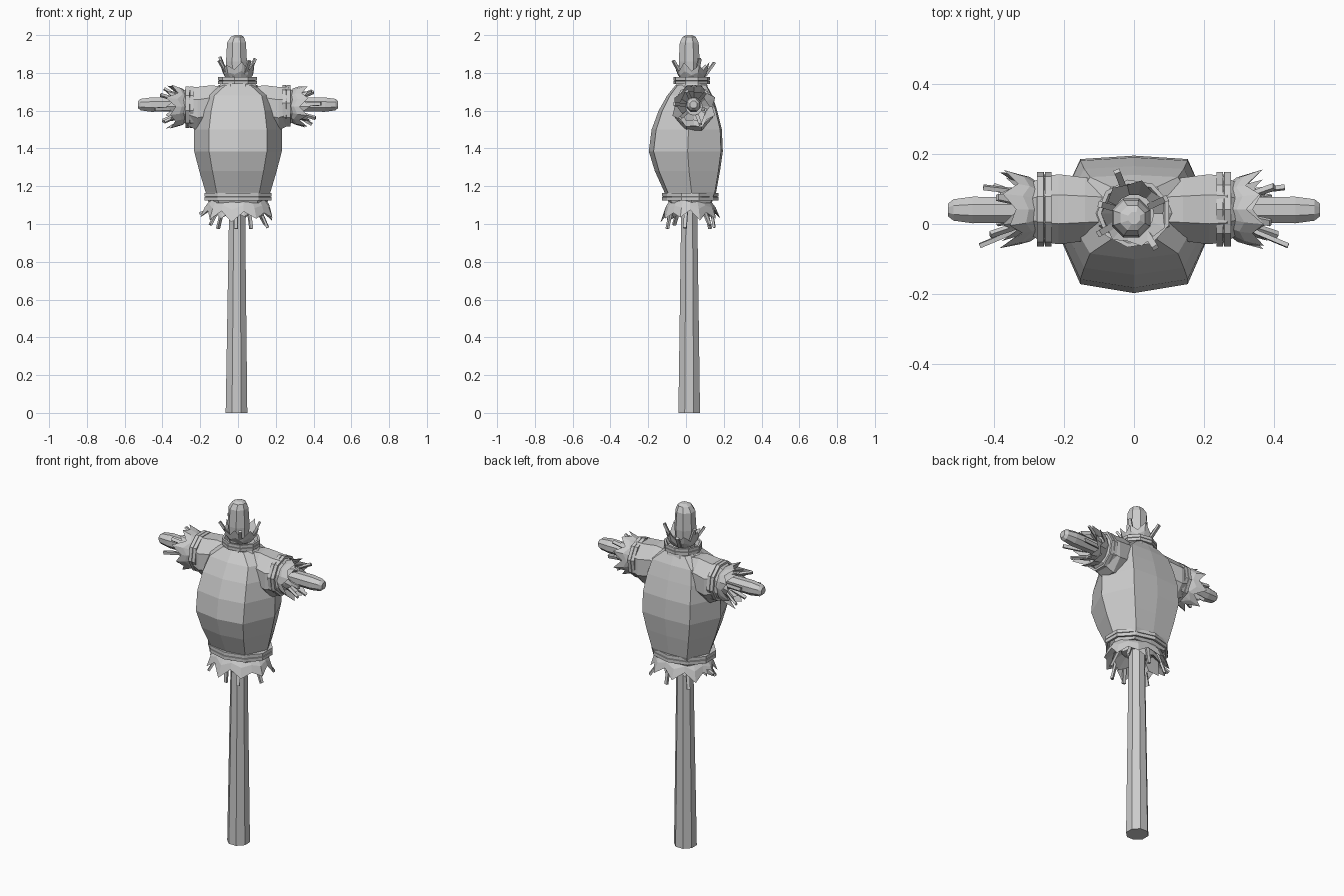
import bpy, bmesh, math, random
from mathutils import Matrix, Vector

random.seed(4)
cube = bpy.data.objects.get("Cube")
if cube:
    bpy.data.objects.remove(cube, do_unlink=True)

grey = bpy.data.materials.new("plain grey")
grey.use_nodes = True
grey.diffuse_color = (0.6, 0.6, 0.6, 1)
grey.node_tree.nodes["Principled BSDF"].inputs["Base Color"].default_value = grey.diffuse_color


def finish(name, bm, frame=Matrix()):
    """Turn a bmesh into a flat shaded object."""
    bm.transform(frame)
    bmesh.ops.recalc_face_normals(bm, faces=bm.faces)
    mesh = bpy.data.meshes.new(name)
    bm.to_mesh(mesh)
    bm.free()
    mesh.materials.append(grey)
    obj = bpy.data.objects.new(name, mesh)
    bpy.context.collection.objects.link(obj)
    return obj


def ellipse(n, z, rx, ry, cx=0, cy=0, turn=0.5):
    angles = [math.tau * (i + turn) / n for i in range(n)]
    return [(cx + rx * math.cos(a), cy + ry * math.sin(a), z) for a in angles]


def loft(name, rings, frame=Matrix(), loop=False):
    """Skin a stack of rings; a loop joins the last ring to the first."""
    bm = bmesh.new()
    rows = [[bm.verts.new(p) for p in ring] for ring in rings]
    n = len(rows[0])
    pairs = list(zip(rows, rows[1:])) + ([(rows[-1], rows[0])] if loop else [])
    for a, b in pairs:
        for i in range(n):
            j = (i + 1) % n
            bm.faces.new((a[i], a[j], b[j], b[i]))
    if not loop:
        bm.faces.new(rows[0])
        bm.faces.new(rows[-1])
    return finish(name, bm, frame)


def band(name, frame, z, height, rx, ry, n=10):
    """Two turns of flat cord."""
    rings = []
    for k in range(2):
        z0, z1 = z + k * height / 2, z + (k + 0.85) * height / 2
        rings += [ellipse(n, z0, rx, ry), ellipse(n, z1, rx, ry),
                  ellipse(n, z1, rx - 0.012, ry - 0.012)]
    rings.insert(0, ellipse(n, z, rx - 0.03, ry - 0.03))
    loft(name, rings, frame, loop=True)


def frill(name, frame, rx, ry, flare, length, points):
    """Ragged cloth edge: flares out, then ends in uneven teeth."""
    n = points * 2
    base, middle, tips, inside = [], [], [], []
    for i in range(n):
        a = math.tau * i / n
        c, s = math.cos(a), math.sin(a)
        tooth = i % 2
        out = flare * (random.uniform(0.8, 1.15) if tooth else random.uniform(0.3, 0.6))
        z = length * (random.uniform(0.8, 1.1) if tooth else random.uniform(0.45, 0.65))
        base.append((c * (rx - 0.01), s * (ry - 0.01), 0))
        middle.append((c * (rx + out * 0.5), s * (ry + out * 0.5), z * 0.45))
        tips.append((c * (rx + out), s * (ry + out), z))
        inside.append((c * rx * 0.75, s * ry * 0.75, length * 0.2))
    loft(name, [base, middle, tips, inside], frame, loop=True)


def straws(name, frame, stalks, width=0.009):
    """Square stalks, each given as angle, inner and outer radius, length."""
    bm = bmesh.new()
    for degrees, r0, r1, length in stalks:
        a = math.radians(degrees)
        side = Vector((math.cos(a), math.sin(a), 0))
        start, end = side * r0, side * r1 + Vector((0, 0, length))
        d = end - start
        place = Matrix.Translation((start + end) / 2) @ d.to_track_quat("Z", "Y").to_matrix().to_4x4()
        bmesh.ops.create_cube(bm, size=1, matrix=place @ Matrix.Diagonal((width * 2, width * 1.4, d.length, 1)))
    finish(name, bm, frame)


# Upright pole, slightly narrower in the middle, with a rounded top
pole = [(0, .062, -.008), (1, .047, -.005), (1.72, .05, -.008),
        (1.86, .06, -.008), (1.96, .054, -.008), (1.99, .038, -.004), (2, .018, 0)]
loft("upright_pole", [ellipse(8, z, r, r, cx, .017) for z, r, cx in pole])

# Cross bar
bar = [(-.53, .02), (-.515, .033), (-.46, .041), (0, .036), (.46, .041), (.515, .033), (.53, .02)]
loft("cross_bar", [ellipse(8, x, r, r) for x, r in bar],
     Matrix.Translation((0, .04, 1.632)) @ Matrix.Rotation(math.pi / 2, 4, "Y"))

# Stuffed torso: height, half width, front, back
body = [(1.11, .155, -.09, .135), (1.17, .172, -.115, .16), (1.28, .205, -.165, .18),
        (1.385, .232, -.197, .195), (1.5, .232, -.182, .19), (1.6, .215, -.145, .165),
        (1.68, .19, -.1, .14), (1.735, .1, -.055, .11)]
outline = [(0, -1), (.66, -.87), (1, .05), (.66, .95), (0, 1), (-.66, .95), (-1, .05), (-.66, -.87)]
loft("torso", [[(w * u, (f + b) / 2 + (b - f) / 2 * v, z) for u, v in outline]
               for z, w, f, b in body])

# Collar
neck = Matrix.Translation((0, .03, 1.715))
loft("collar", [ellipse(8, 0, .115, .095), ellipse(8, .035, .095, .085)], neck)
band("collar_cord", neck, .025, .04, .106, .098, 9)
frill("collar_frill", neck @ Matrix.Translation((0, 0, .055)), .075, .072, .022, .085, 7)
straws("collar_straw", neck @ Matrix.Translation((0, 0, .05)),
       [(112, .06, .13, .09), (25, .05, .1, .11), (165, .05, .1, .12),
        (210, .05, .115, .1), (302, .05, .115, .1)])

# Waist, opening downwards
waist = Matrix.Translation((0, .022, 1.165)) @ Matrix.Rotation(math.pi, 4, "X")
band("waist_cord", waist, 0, .045, .186, .15, 10)
frill("waist_frill", waist @ Matrix.Translation((0, 0, .035)), .155, .115, .04, .115, 9)
frill("waist_frill_inner", waist @ Matrix.Translation((0, 0, .045)), .12, .09, .03, .09, 7)
straws("waist_straw", waist @ Matrix.Translation((0, 0, .07)),
       [(a, .11, r, l) for a, r, l in [(10, .16, .115), (60, .14, .12), (95, .12, .12),
        (150, .17, .1), (185, .205, .04), (225, .15, .12), (280, .13, .115), (325, .18, .1)]])

# Sleeves with cuffs, one per side
for label, sign in (("left", 1), ("right", -1)):
    arm = Matrix.Translation((0, .042, 1.622)) @ Matrix.Rotation(sign * math.pi / 2, 4, "Y")
    sleeve = [(.04, .105, .085, 0), (.14, .122, .098, 0), (.215, .125, .108, sign * .012),
              (.265, .11, .1, 0), (.3, .08, .075, 0)]
    loft(label + "_sleeve", [ellipse(8, x, rz, ry, c) for x, rz, ry, c in sleeve], arm)
    band(label + "_cuff_cord", arm @ Matrix.Translation((0, 0, .235)), 0, .045, .114, .108, 9)
    frill(label + "_cuff_frill", arm @ Matrix.Translation((0, 0, .27)), .088, .084, .034, .105, 8)
    frill(label + "_cuff_frill_inner", arm @ Matrix.Translation((0, 0, .285)), .062, .06, .028, .095, 6)
    straws(label + "_cuff_straw", arm @ Matrix.Translation((0, 0, .31)),
           [(a, .05, r, l) for a, r, l in [(75, .065, .12), (262, .105, .13), (20, .1, .08),
            (140, .1, .09), (205, .09, .08), (310, .095, .1)]])
